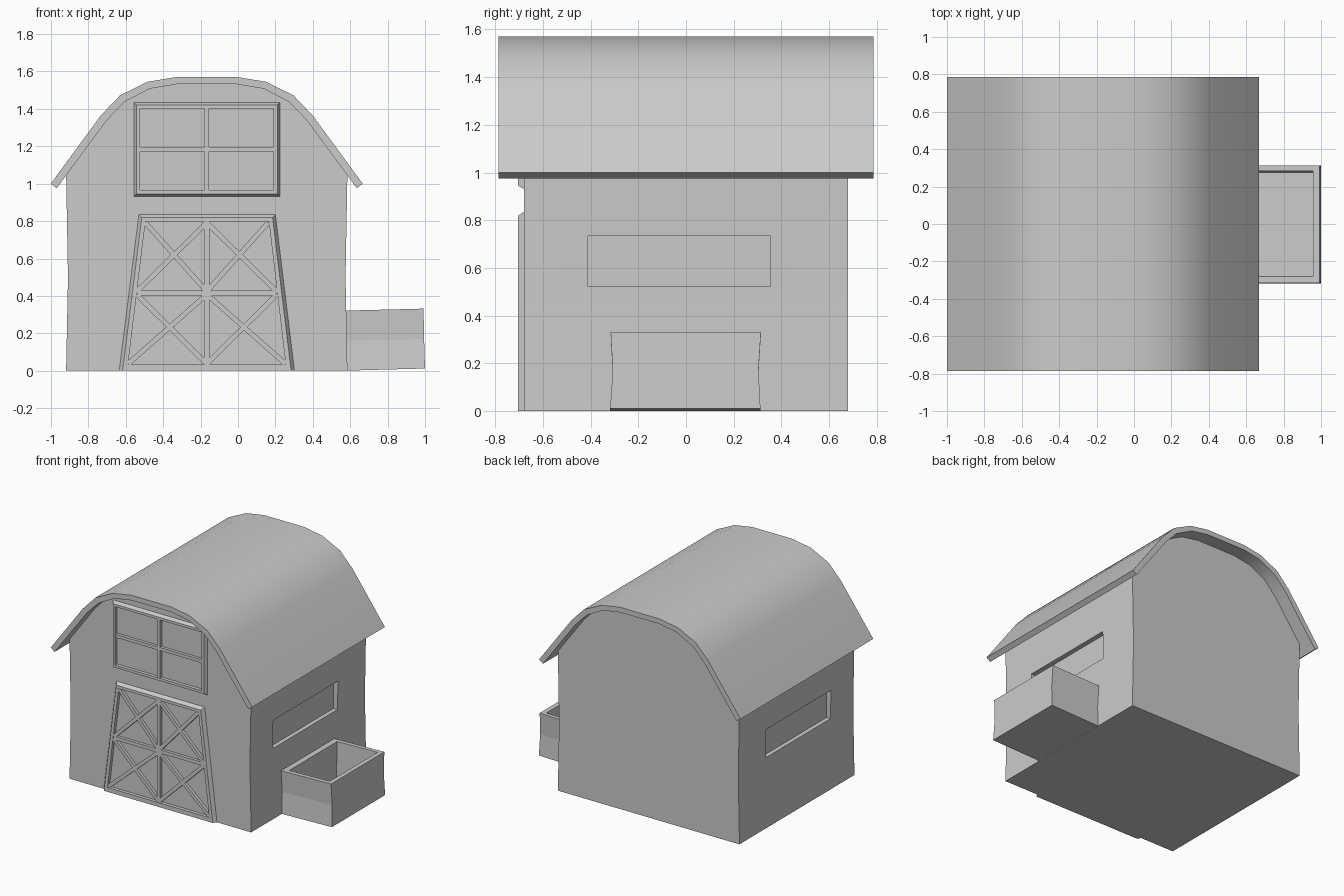
import bpy, bmesh
from math import radians
from mathutils import Vector

if "Cube" in bpy.data.objects:
    bpy.data.objects.remove(bpy.data.objects["Cube"])

CX = -0.167            # barn centre line
WALL, FRONT = -0.68, -0.705


def loft(name, loops, cyclic=False):
    """Skin matching loops of points; cap the ends unless cyclic."""
    bm = bmesh.new()
    rings = [[bm.verts.new(p) for p in loop] for loop in loops]
    n = len(rings[0])
    pairs = list(zip(rings, rings[1:] + rings[:1])) if cyclic else list(zip(rings, rings[1:]))
    for a, b in pairs:
        for i in range(n):
            j = (i + 1) % n
            bm.faces.new((a[i], a[j], b[j], b[i]))
    if not cyclic:
        bm.faces.new(rings[0])
        bm.faces.new(rings[-1])
    bmesh.ops.recalc_face_normals(bm, faces=bm.faces)
    mesh = bpy.data.meshes.new(name)
    bm.to_mesh(mesh)
    bm.free()
    obj = bpy.data.objects.new(name, mesh)
    bpy.context.collection.objects.link(obj)
    return obj


def at(y, pts):
    return [(x, y, z) for x, z in pts]


def prism(name, pts, y0, y1):
    return loft(name, [at(y0, pts), at(y1, pts)])


def mirrored(half):
    """Half profile (half-width, z) from right end to the ridge, completed on the left."""
    return [(CX + x, z) for x, z in half] + [(CX - x, z) for x, z in reversed(half)]


def bar(name, p, q, w):
    """Flat trim strip on the front wall between two (x, z) points."""
    p, q = Vector(p), Vector(q)
    d = (q - p).normalized()
    s = Vector((-d.y, d.x)) * w / 2
    return prism(name, [p + s, q + s, q - s, p - s], -0.702, WALL + 0.01)


def frame(name, outer, face, inner):
    """Trim frame with a chamfered outside edge."""
    return loft(name, [at(WALL + 0.01, outer), at(WALL, outer), at(FRONT, face),
                       at(FRONT, inner), at(WALL + 0.01, inner)], cyclic=True)


def trapezoid(b0, b1, z0, t0, t1, z1):
    return [(b0, z0), (b1, z0), (t1, z1), (t0, z1)]


def smooth(obj):
    bpy.ops.object.select_all(action='DESELECT')
    obj.select_set(True)
    bpy.context.view_layer.objects.active = obj
    bpy.ops.object.shade_smooth_by_angle(angle=radians(30))


# Roof shell
outer = [(0.834, 1.0), (0.567, 1.364), (0.463, 1.473), (0.316, 1.545), (0.165, 1.57)]
inner = [(0.802, 0.976), (0.536, 1.337), (0.44, 1.437), (0.305, 1.508), (0.16, 1.532)]
roof = prism("roof", mirrored(outer) + mirrored(inner)[::-1], -0.785, 0.785)
smooth(roof)

# Barn body, tucked slightly into the roof
walls = [(0.752, 0), (0.742, 0.5), (0.752, 1.055)] + [(x, z + 0.012) for x, z in inner[1:]]
body = prism("barn_body", mirrored(walls), WALL, 0.68)

# Recessed side windows
for side in (-1, 1):
    xs = (CX + side * 0.71, CX + side * 0.9)
    cutter = prism("window_cutter", trapezoid(*xs, 0.522, *xs, 0.735), -0.41, 0.355)
    cutter.hide_render = True
    mod = body.modifiers.new("window", 'BOOLEAN')
    mod.operation, mod.solver, mod.object = 'DIFFERENCE', 'EXACT', cutter
    bpy.context.view_layer.objects.active = body
    bpy.ops.object.modifier_apply(modifier=mod.name)
    bpy.data.objects.remove(cutter)
smooth(body)

# Loft window frame and cross bars
frame("loft_window_frame",
      trapezoid(-0.557, 0.225, 0.932, -0.557, 0.225, 1.435),
      trapezoid(-0.543, 0.211, 0.946, -0.543, 0.211, 1.421),
      trapezoid(-0.524, 0.19, 0.965, -0.524, 0.19, 1.402))
bar("loft_window_upright", (CX, 0.955), (CX, 1.41), 0.024)
bar("loft_window_crossbar", (-0.53, 1.183), (0.196, 1.183), 0.024)

# Barn door frame
frame("door_frame",
      trapezoid(-0.635, 0.302, 0, -0.53, 0.2, 0.835),
      trapezoid(-0.617, 0.284, 0, -0.515, 0.185, 0.818),
      trapezoid(-0.588, 0.255, 0.032, -0.495, 0.165, 0.797))


def door_half(z):
    return 0.425 - 0.122 * z


# Door centre bars and an X brace in each quarter
MID = 0.416
bar("door_upright", (CX, 0.02), (CX, 0.805), 0.028)
bar("door_crossbar", (CX - door_half(MID), MID), (CX + door_half(MID), MID), 0.026)
for side in (-1, 1):
    for z0, z1 in ((0.037, 0.408), (0.424, 0.792)):
        bar("door_brace", (CX, z0), (CX + side * door_half(z1), z1), 0.026)
        bar("door_brace", (CX + side * door_half(z0), z0), (CX, z1), 0.026)


# Feed trough on the right side
def ring(x0, x1, y0, y1, z0, z1):
    return [(x0, y0, z0), (x1, y0, z1), (x1, y1, z1), (x0, y1, z0)]


loft("feed_trough", [ring(0.56, 1.0, -0.318, 0.312, 0.0, 0.012),
                     ring(0.56, 0.995, -0.307, 0.304, 0.16, 0.17),
                     ring(0.56, 0.992, -0.316, 0.314, 0.321, 0.332),
                     ring(0.622, 0.957, -0.282, 0.284, 0.322, 0.331),
                     ring(0.622, 0.957, -0.278, 0.276, 0.045, 0.05)])
